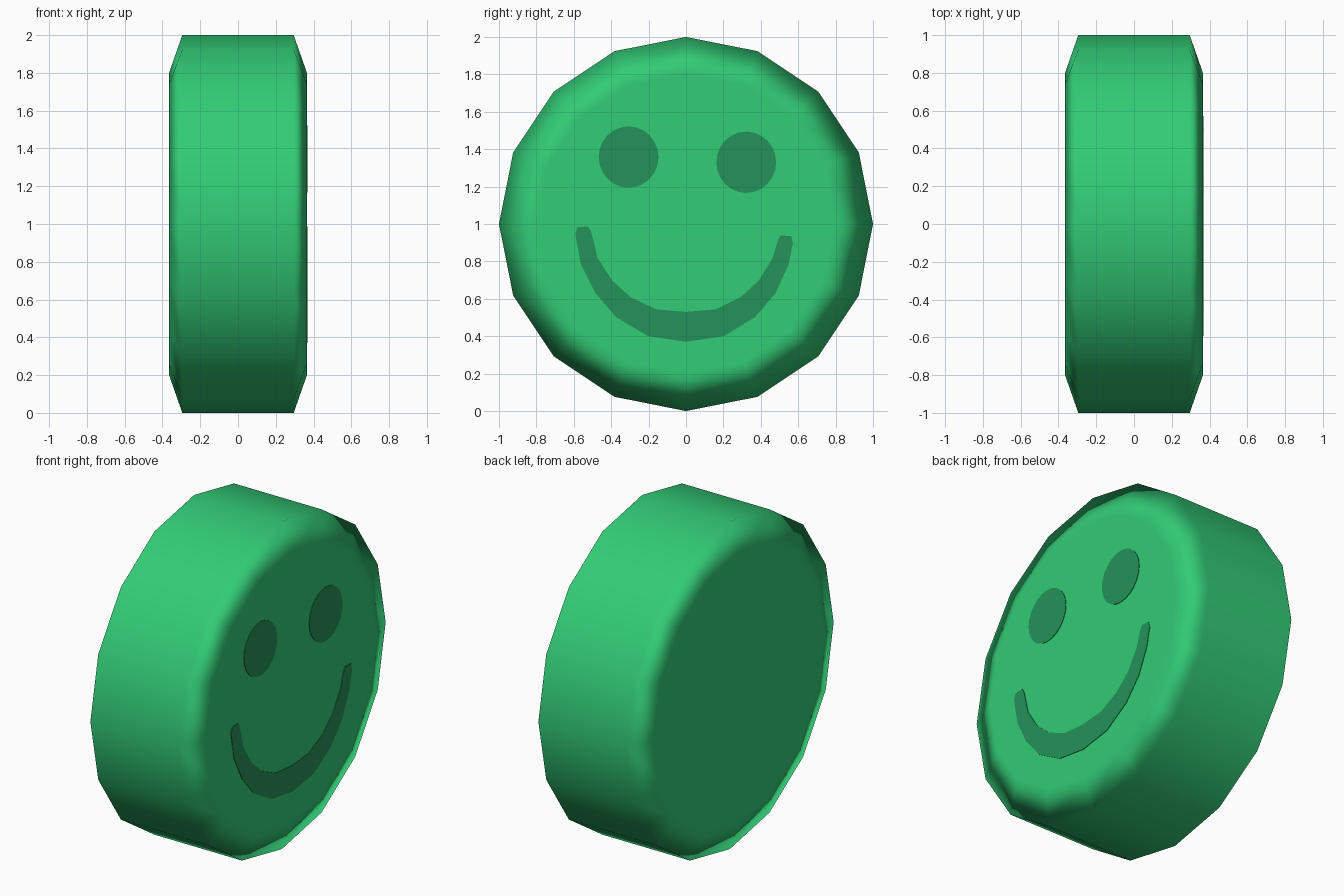
import bpy, bmesh, math
from mathutils import Vector

if "Cube" in bpy.data.objects:
    bpy.data.objects.remove(bpy.data.objects["Cube"])


def material(name, rgb):
    m = bpy.data.materials.new(name)
    m.diffuse_color = (*rgb, 1)
    m.use_nodes = True
    m.node_tree.nodes["Principled BSDF"].inputs["Base Color"].default_value = m.diffuse_color
    return m


def make_object(name, bm, mat):
    bmesh.ops.recalc_face_normals(bm, faces=bm.faces)
    mesh = bpy.data.meshes.new(name)
    bm.to_mesh(mesh)
    bm.free()
    mesh.materials.append(mat)
    ob = bpy.data.objects.new(name, mesh)
    bpy.context.collection.objects.link(ob)
    return ob


green = material("bright green", (0.032, 0.604, 0.182))
dark = material("dark green", (0.018, 0.290, 0.098))

# Disc: 16-sided wheel along x with bevelled rims
SIDES, FACE_X = 16, 0.365
bm = bmesh.new()
rings = []
for x, r in ((-FACE_X, 0.8), (-0.295, 1), (0.295, 1), (FACE_X, 0.8)):
    angles = [2 * math.pi * i / SIDES for i in range(SIDES)]
    rings.append([bm.verts.new((x, r * math.cos(a), 1 + r * math.sin(a))) for a in angles])
for a, b in zip(rings, rings[1:]):
    for i in range(SIDES):
        j = (i + 1) % SIDES
        bm.faces.new((a[i], a[j], b[j], b[i]))
bm.faces.new(rings[0])
bm.faces.new(rings[-1])
for f in bm.faces:
    f.smooth = True
disc = make_object("disc", bm, green)
# Large faces dominate the shading, so only the bevels blend
weighted = disc.modifiers.new("weighted normals", 'WEIGHTED_NORMAL')
weighted.mode = 'FACE_AREA'
weighted.weight = 100


def plate(name, strips):
    """Thin painted plate on the +x face from rows of (y, z) point pairs, or one outline."""
    bm = bmesh.new()
    x0, x1 = FACE_X - 0.002, FACE_X + 0.003
    for outline in strips:
        back = [bm.verts.new((x0, y, z)) for y, z in outline]
        front = [bm.verts.new((x1, y, z)) for y, z in outline]
        n = len(outline)
        bm.faces.new(front)
        bm.faces.new(back[::-1])
        for i in range(n):
            j = (i + 1) % n
            bm.faces.new((back[i], back[j], front[j], front[i]))
    return make_object(name, bm, dark)


# Eyes
for name, cy, cz in (("left_eye", -0.307, 1.358), ("right_eye", 0.322, 1.33)):
    plate(name, [[(cy + 0.16 * math.cos(t * math.pi / 12), cz + 0.164 * math.sin(t * math.pi / 12))
                  for t in range(24)]])

# Mouth: centre line (y, z, half width), widest in the middle
path = [(-0.552, 0.985, 0.028), (-0.55, 0.955, 0.043), (-0.517, 0.8, 0.048),
        (-0.44, 0.665, 0.056), (-0.335, 0.555, 0.066), (-0.18, 0.472, 0.075),
        (0, 0.45, 0.08), (0.18, 0.472, 0.075), (0.33, 0.555, 0.066),
        (0.435, 0.665, 0.056), (0.505, 0.8, 0.046), (0.532, 0.905, 0.041), (0.535, 0.937, 0.028)]
outer, inner = [], []
for i, (y, z, w) in enumerate(path):
    a, b = path[max(i - 1, 0)], path[min(i + 1, len(path) - 1)]
    d = Vector((b[0] - a[0], b[1] - a[1])).normalized()
    outer.append((y + d.y * w, z - d.x * w))
    inner.append((y - d.y * w, z + d.x * w))
plate("mouth", [outer + inner[::-1]])
